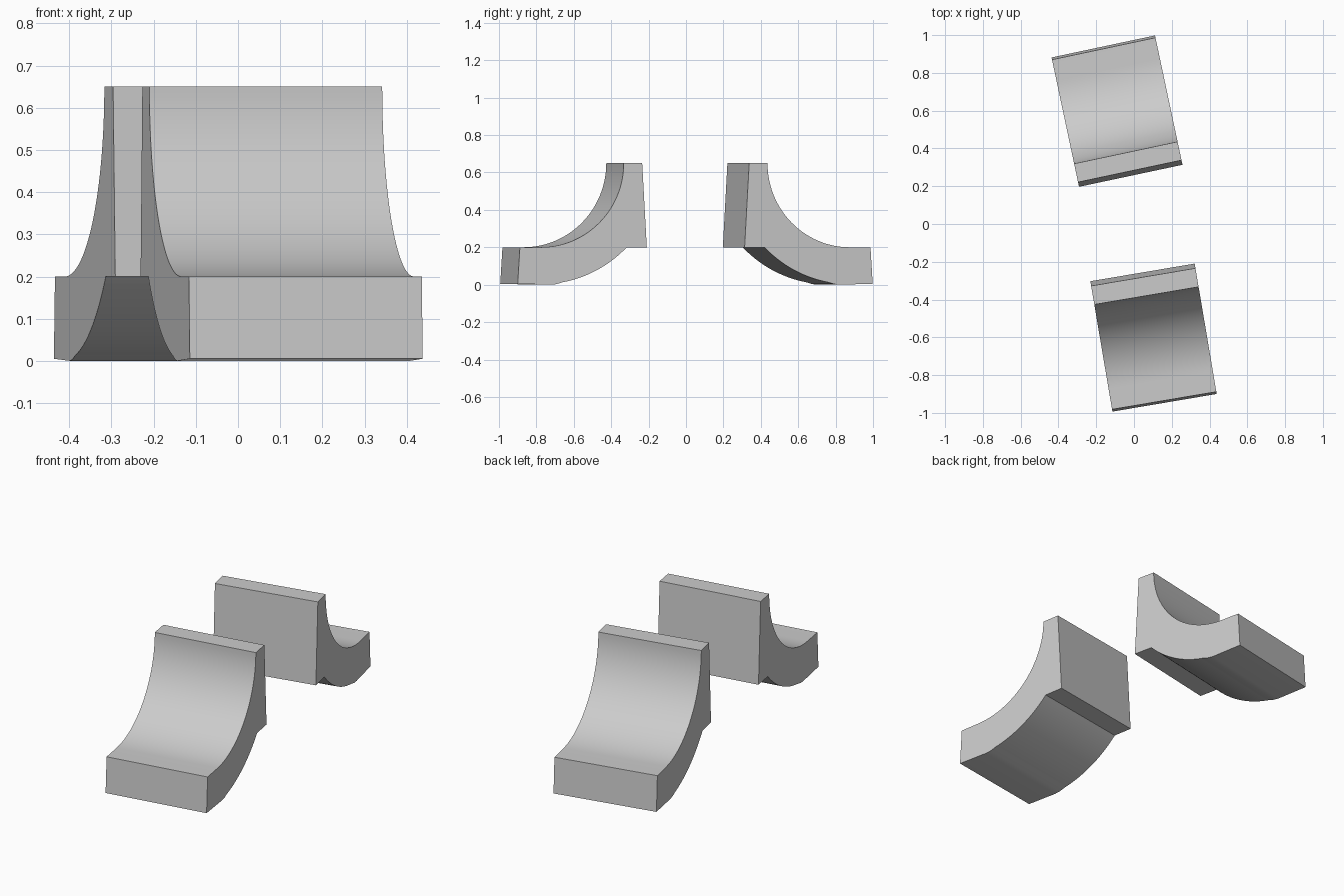
import bpy, bmesh
from math import sin, cos, radians

if "Cube" in bpy.data.objects:
    bpy.data.objects.remove(bpy.data.objects["Cube"])

WIDTH = 0.56


def arc(cx, cz, r, a0, a1, n):
    """Points (u, z) on an arc, angles in degrees."""
    return [(cx + r * cos(radians(a0 + (a1 - a0) * i / n)),
             cz + r * sin(radians(a0 + (a1 - a0) * i / n))) for i in range(n + 1)]


# Side profile: u runs outward from the inner face, z is up
profile = [(0.0, 0.2), (0.025, 0.65)]                 # leaning inner face
profile += arc(0.575, 0.65, 0.45, 180, 270, 32)       # hollow upper curve
profile += [(0.688, 0.2), (0.70, 0.005), (0.52, 0.0), (0.49, 0.003)]  # outer end and foot
profile += arc(0.575, 0.65, 0.648, 259.5, 224, 20)    # rounded underside


def curved_block(name, origin, angle, side):
    """Extrude the profile along the width direction; side is the outward sign."""
    a = radians(angle)
    wx, wy = cos(a), sin(a)
    ox, oy = -sin(a) * side, cos(a) * side
    bm = bmesh.new()
    face = bm.faces.new([bm.verts.new((origin[0] + ox * u, origin[1] + oy * u, z))
                         for u, z in profile])
    ext = bmesh.ops.extrude_face_region(bm, geom=[face])
    moved = [g for g in ext["geom"] if isinstance(g, bmesh.types.BMVert)]
    bmesh.ops.translate(bm, verts=moved, vec=(wx * WIDTH, wy * WIDTH, 0))
    bmesh.ops.recalc_face_normals(bm, faces=bm.faces)
    mesh = bpy.data.meshes.new(name)
    bm.to_mesh(mesh)
    bm.free()
    obj = bpy.data.objects.new(name, mesh)
    bpy.context.collection.objects.link(obj)
    bpy.ops.object.select_all(action='DESELECT')
    obj.select_set(True)
    bpy.context.view_layer.objects.active = obj
    bpy.ops.object.shade_smooth_by_angle(angle=radians(30))
    return obj


# The two curved blocks, facing away from each other
curved_block("front_curved_block", (-0.231, -0.303), 9.6, -1)
curved_block("back_curved_block", (-0.291, 0.197), 12.0, 1)
